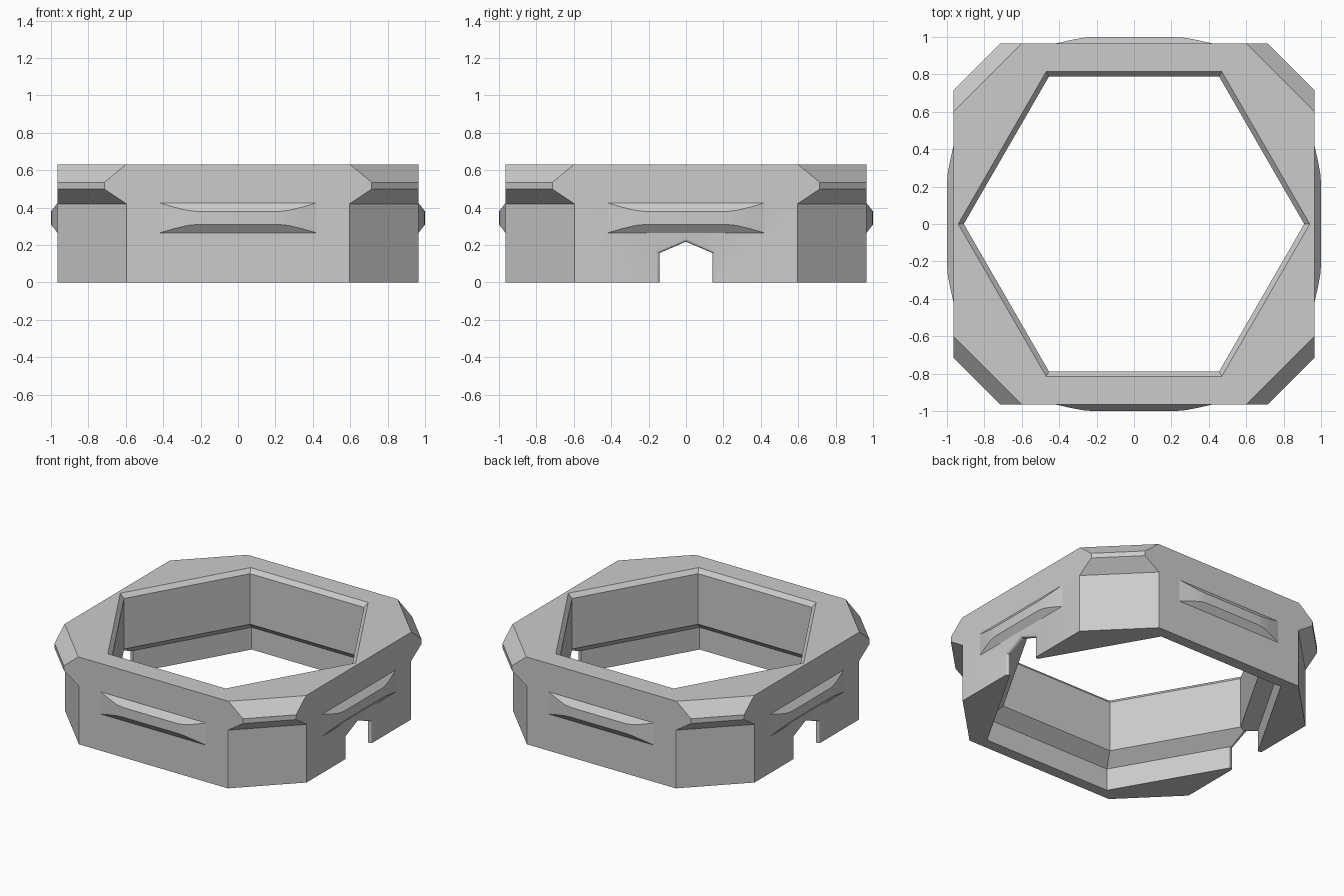
import bpy, bmesh, math
from mathutils import Matrix

cube = bpy.data.objects.get("Cube")
if cube:
    bpy.data.objects.remove(cube)

HALF = 0.965   # distance from centre to each flat outer wall

grey = bpy.data.materials.new("plain_grey")
grey.use_nodes = True
grey.diffuse_color = (0.6, 0.6, 0.6, 1)
grey.node_tree.nodes["Principled BSDF"].inputs["Base Color"].default_value = (0.6, 0.6, 0.6, 1)


def add_object(name, bm):
    mesh = bpy.data.meshes.new(name)
    bm.to_mesh(mesh)
    bm.free()
    mesh.materials.append(grey)
    ob = bpy.data.objects.new(name, mesh)
    bpy.context.collection.objects.link(ob)
    return ob


def activate(ob):
    bpy.ops.object.select_all(action='DESELECT')
    ob.select_set(True)
    bpy.context.view_layer.objects.active = ob


def loft(name, rings, capped=True):
    """Skin closed rings of equal point count."""
    bm = bmesh.new()
    loops = [[bm.verts.new(p) for p in ring] for ring in rings]
    n = len(loops[0])
    for a, b in zip(loops, loops[1:]):
        for i in range(n):
            j = (i + 1) % n
            bm.faces.new((a[i], a[j], b[j], b[i]))
    if capped:
        bm.faces.new(loops[0][::-1])
        bm.faces.new(loops[-1])
    bmesh.ops.recalc_face_normals(bm, faces=bm.faces)
    return add_object(name, bm)


def octagon(c, z):
    h = HALF
    quarter = [(h, -c), (h, c)]
    pts = []
    for k in range(4):
        for x, y in quarter:
            pts.append((x, y, z))
        quarter = [(-y, x) for x, y in quarter]
    return pts


def hexagon(r, z):
    return [(r * math.cos(k * math.pi / 3), r * math.sin(k * math.pi / 3), z) for k in range(6)]


def cut(target, cutter):
    cutter.hide_render = True
    activate(target)
    mod = target.modifiers.new("cut", 'BOOLEAN')
    mod.operation = 'DIFFERENCE'
    mod.solver = 'EXACT'
    mod.object = cutter
    bpy.ops.object.modifier_apply(modifier=mod.name)
    bpy.data.objects.remove(cutter)


# Square ring body with cut corners that flare out near the top
body = loft("ring_body", [octagon(c, z) for c, z in
            ((0.595, 0), (0.595, 0.42), (0.715, 0.5), (0.715, 0.535), (0.6, 0.63))])

# Hexagonal opening: funnel lip, straight wall, wider foot
cut(body, loft("opening_cutter", [hexagon(r, z) for r, z in
    ((1.022, -0.1), (1.022, 0.16), (0.91, 0.235), (0.91, 0.6), (0.97, 0.66))]))

# Peaked notches through the left and right walls
notch = [(0.142, -0.1), (0.142, 0.157), (0, 0.218), (-0.142, 0.157), (-0.142, -0.1)]
for s in (-1, 1):
    cut(body, loft("notch_cutter", [[(s * x, y, z) for y, z in notch] for x in (0.8, 1.2)]))

# Rounded outer rim on the notches
bm = bmesh.new()
bm.from_mesh(body.data)
bmesh.ops.remove_doubles(bm, verts=bm.verts, dist=0.0001)
rim = [e for e in bm.edges if all(
    abs(v.co.x) > HALF - 0.001 and abs(v.co.y) < 0.16 and v.co.z < 0.23 for v in e.verts)]
bmesh.ops.bevel(bm, geom=rim, offset=0.016, segments=4, profile=0.5, affect='EDGES')
bm.to_mesh(body.data)
bm.free()

# Long tapered ridge in the middle of each outer wall
side = [(0.42, 0), (0.34, 0.018), (0.27, 0.031), (0.22, 0.035)]
plan = [(-x, d) for x, d in side] + side[::-1]
ridges = []
for name, turn in (("front", 0), ("left", 1), ("back", 2), ("right", 3)):
    bm = bmesh.new()
    columns = []
    for x, d in plan:
        slope = d * 0.045 / 0.035
        columns.append([bm.verts.new((x, -HALF - out, z)) for out, z in
                        ((0, 0.265), (d, 0.265 + slope), (d, 0.425 - slope), (0, 0.425))])
    for a, b in zip(columns, columns[1:]):
        for i in range(3):
            bm.faces.new((a[i], b[i], b[i + 1], a[i + 1]))
    bmesh.ops.remove_doubles(bm, verts=bm.verts, dist=0.0001)
    bmesh.ops.transform(bm, matrix=Matrix.Rotation(turn * math.pi / 2, 4, 'Z'), verts=bm.verts)
    ridges.append(add_object(name + "_ridge", bm))

for ob in [body] + ridges:
    activate(ob)
    bpy.ops.object.shade_smooth_by_angle(angle=math.radians(30))
